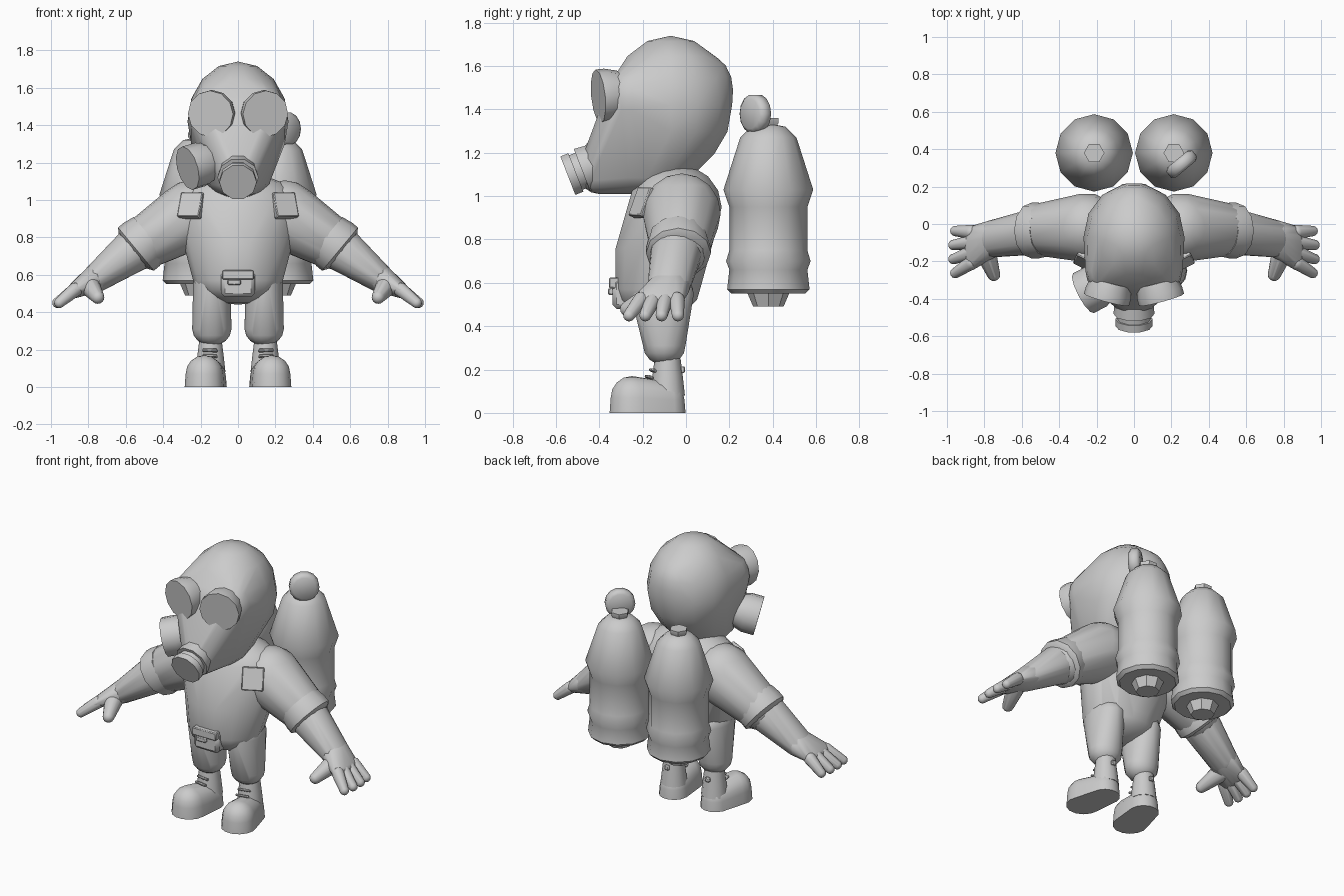
import bpy, bmesh, math
from mathutils import Vector, Matrix

if "Cube" in bpy.data.objects:
    bpy.data.objects.remove(bpy.data.objects["Cube"])

grey = (.6, .6, .6, 1)
material = bpy.data.materials.new("plain grey")
material.use_nodes = True
material.diffuse_color = grey
material.node_tree.nodes["Principled BSDF"].inputs["Base Color"].default_value = grey


def finish(name, bm, angle=40):
    """Turn a bmesh into a named, shaded object."""
    bmesh.ops.recalc_face_normals(bm, faces=bm.faces)
    mesh = bpy.data.meshes.new(name)
    bm.to_mesh(mesh)
    bm.free()
    part = bpy.data.objects.new(name, mesh)
    bpy.context.collection.objects.link(part)
    mesh.materials.append(material)
    bpy.ops.object.select_all(action="DESELECT")
    part.select_set(True)
    bpy.context.view_layer.objects.active = part
    bpy.ops.object.shade_smooth_by_angle(angle=math.radians(angle))


def ball(centre, radii, segments=14, stacks=8):
    """Points over an ellipsoid; a single number makes a round ball."""
    if isinstance(radii, float):
        radii = (radii, radii, radii)
    points = []
    for i in range(segments):
        for j in range(stacks + 1):
            turn, tilt = math.tau * i / segments, math.pi * j / stacks
            direction = (math.cos(turn) * math.sin(tilt),
                         math.sin(turn) * math.sin(tilt), math.cos(tilt))
            points.append(Vector(c + d * r for c, d, r in zip(centre, direction, radii)))
    return points


def hull(name, *balls, side=1):
    """Stretch one skin over several balls, mirrored by side and kept above the floor."""
    bm = bmesh.new()
    for centre, radii in balls:
        for point in ball(centre, radii):
            bm.verts.new((point.x * side, point.y, max(point.z, 0)))
    bmesh.ops.remove_doubles(bm, verts=bm.verts, dist=.001)
    bmesh.ops.convex_hull(bm, input=bm.verts)
    loose = [v for v in bm.verts if not v.link_faces]
    bmesh.ops.delete(bm, geom=loose, context="VERTS")
    finish(name, bm)


def turned(name, profile, centre, axis=(0, 0, 1), sides=12, angle=40):
    """Lathe (radius, offset) pairs round an axis and cap both ends."""
    rotation = Vector(axis).to_track_quat("Z", "Y")
    bm = bmesh.new()
    loops = []
    for radius, offset in profile:
        angles = [math.tau * i / sides for i in range(sides)]
        loops.append([bm.verts.new(Vector(centre) + rotation @ Vector(
            (radius * math.cos(a), radius * math.sin(a), offset))) for a in angles])
    for low, high in zip(loops, loops[1:]):
        for i in range(sides):
            bm.faces.new((low[i - 1], low[i], high[i], high[i - 1]))
    bm.faces.new(loops[0])
    bm.faces.new(loops[-1])
    finish(name, bm, angle)


def block(name, centre, size, axis=(0, -1, 0), bevel=.005):
    """Bevelled box whose third dimension looks along axis."""
    bm = bmesh.new()
    bmesh.ops.create_cube(bm, size=1, matrix=Matrix.Diagonal((*size, 1)))
    bmesh.ops.bevel(bm, geom=bm.edges[:], offset=bevel, segments=1, affect="EDGES")
    rotation = Vector(axis).to_track_quat("Z", "Y").to_matrix().to_4x4()
    bm.transform(Matrix.Translation(centre) @ rotation)
    finish(name, bm)


# Hooded head: skull, back, two brows, jaw and snout under one skin
hull("head", ((0, -.07, 1.42), (.27, .29, .32)),
     ((0, .1, 1.49), (.15, .12, .16)),
     ((.15, -.25, 1.45), (.11, .12, .14)),
     ((-.15, -.25, 1.45), (.11, .12, .14)),
     ((0, -.18, 1.13), (.18, .22, .12)),
     ((0, -.4, 1.11), .1))

# Mask outlets
snout_axis = (0, -.9, -.35)
turned("mouth_outlet", ((.1, -.1), (.11, 0)), (0, -.48, 1.12), snout_axis, sides=10)
turned("mouth_outlet_rim", ((.09, -.05), (.09, .03), (.1, .03), (.1, .07)),
       (0, -.48, 1.12), snout_axis, sides=10)
turned("cheek_filter", ((.09, -.17), (.12, -.08), (.12, 0)),
       (-.27, -.37, 1.17), (-.85, -.45, -.25))

# Torso from shoulders over the belly to the hips
hull("torso", ((0, -.05, .95), (.34, .22, .2)),
     ((0, -.11, .76), (.27, .22, .12)),
     ((0, -.13, .57), (.24, .2, .13)))

# Belt pouch with flap and buckle
block("belt_pouch", (0, -.3, .55), (.18, .14, .08), bevel=.02)
block("pouch_flap", (0, -.325, .6), (.17, .05, .06))
block("pouch_buckle", (-.02, -.345, .56), (.07, .03, .03))

for side, label in ((1, "left"), (-1, "right")):
    # Goggle
    turned(label + "_goggle", ((.11, -.1), (.125, -.04), (.125, 0)),
           (side * .147, -.405, 1.46), (side * .27, -1, -.1))

    # Chest strap plate
    block(label + "_strap_plate", (side * .25, -.2, .97), (.13, .14, .04),
          (side * .4, -.8, .35))

    # Sleeve with rolled cuff, then forearm and palm
    hull(label + "_sleeve", ((.25, -.02, .92), .185), ((.5, -.03, .77), .14), side=side)
    turned(label + "_cuff", ((.14, -.08), (.15, -.02), (.15, .02), (.12, .04)),
           (side * .53, -.035, .75), (side * .77, 0, -.64))
    hull(label + "_forearm", ((.52, -.04, .76), .125),
         ((.76, -.08, .58), (.075, .1, .075)), side=side)
    hull(label + "_palm", ((.76, -.08, .58), (.075, .1, .075)),
         ((.87, -.13, .52), (.035, .12, .045)), side=side)

    # Fingers fan out from the palm, with the thumb in front
    for k in range(4):
        spread = k - 1.5
        hull(f"{label}_finger_{k + 1}", ((.87, -.125 + spread * .055, .52), .038),
             ((.97 - abs(spread) * .01, -.15 + spread * .075, .45), .028), side=side)
    hull(label + "_thumb", ((.8, -.13, .55), .06), ((.75, -.27, .48), .035), side=side)

    # Trouser leg gathered at the ankle
    hull(label + "_leg", ((.14, -.11, .55), (.1, .15, .1)),
         ((.14, -.1, .31), (.105, .1, .09)), side=side)

    # Boot with shaft, laces and heel tab
    hull(label + "_boot", ((.18, -.25, 0), .105), ((.18, -.25, .07), .1),
         ((.15, -.09, 0), .09), ((.15, -.09, .06), .085), side=side)
    turned(label + "_boot_shaft", ((.08, .08), (.07, .17), (.06, .25)),
           (side * .147, -.085, 0))
    for k in range(2):
        block(f"{label}_lace_{k + 1}", (side * .15, -.17 + .02 * k, .165 + .03 * k),
              (.08, .014, .03), (side * .2, -1, .5))
    block(label + "_heel_tab", (side * .147, -.015, .2), (.03, .03, .02), (0, 1, 0))

    # Air tank with bottom fitting and top valve
    tank = (side * .213, .38, 0)
    turned(label + "_tank", ((.17, .55), (.19, .57), (.18, .66), (.195, .7), (.18, .75),
                             (.18, .95), (.207, 1.03), (.13, 1.27), (.08, 1.32), (.03, 1.33)),
           tank, sides=12)
    turned(label + "_tank_fitting", ((.07, .49), (.1, .56)), tank, sides=8)
    turned(label + "_tank_valve", ((.03, 1.3), (.055, 1.34), (.055, 1.36)), tank, sides=6)

# Pressure gauge on the left tank
turned("pressure_gauge", ((.07, -.035), (.09, -.02), (.09, .02), (.07, .035)),
       (.255, .32, 1.38), (.64, -.77, 0), sides=14, angle=60)
